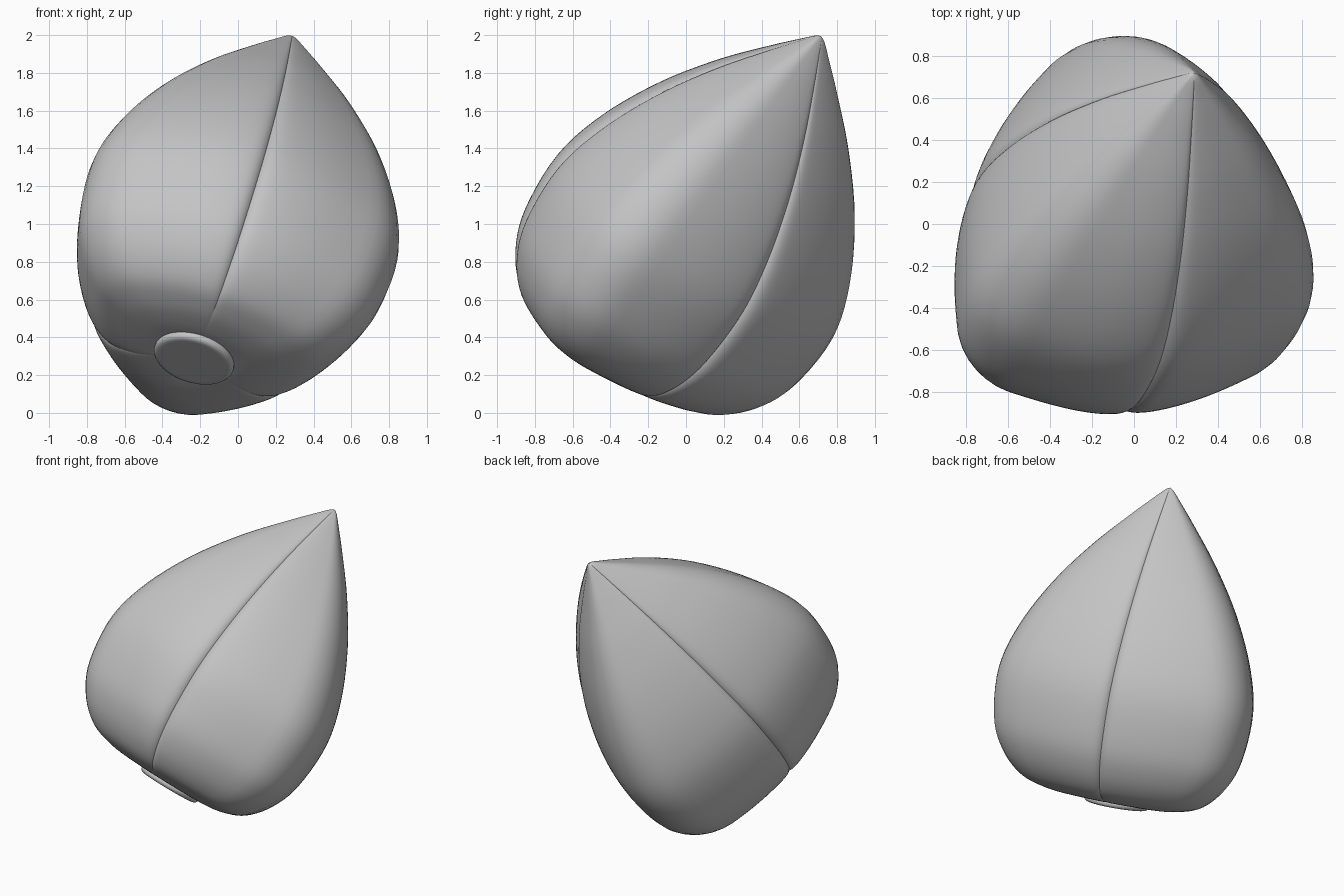
import bpy, math
from mathutils import Vector, Matrix

if "Cube" in bpy.data.objects:
    bpy.data.objects.remove(bpy.data.objects["Cube"])

grey = bpy.data.materials.new("shell_grey")
grey.use_nodes = True
grey.diffuse_color = (0.55, 0.55, 0.55, 1)
grey.node_tree.nodes["Principled BSDF"].inputs["Base Color"].default_value = (0.55, 0.55, 0.55, 1)

# Leaning pod axis from the stem scar to the tip; local x points to the front seam
scar, tip = Vector((-0.23, -0.45, 0.30)), Vector((0.285, 0.715, 1.995))
axis = (tip - scar).normalized()
seam = Vector((0.22, -0.84, 0.51))
seam = (seam - axis * seam.dot(axis)).normalized()
frame = Matrix((seam, axis.cross(seam), axis)).transposed().to_4x4()
frame.translation = scar
LENGTH = (tip - scar).length

# Lobe crest outline: (height along axis, radius)
CREST = [(0.01, 0.0), (0.0, 0.2), (0.0, 0.36), (0.022, 0.53), (0.083, 0.7), (0.226, 0.85),
         (0.43, 0.945), (0.757, 0.97), (1.06, 0.88), (1.378, 0.7), (1.666, 0.472),
         (1.9, 0.245), (2.03, 0.11), (LENGTH - 0.02, 0.035), (LENGTH, 0.0)]


def smooth_path(points, steps):
    """Catmull-Rom curve through the points."""
    pts = [Vector(p) for p in points]
    ext = [2 * pts[0] - pts[1]] + pts + [2 * pts[-1] - pts[-2]]
    out = []
    for a, b, c, d in zip(ext, ext[1:], ext[2:], ext[3:]):
        for i in range(steps):
            t = i / steps
            out.append(0.5 * (2 * b + (c - a) * t + (2 * a - 5 * b + 4 * c - d) * t ** 2
                              + (3 * b - a - 3 * c + d) * t ** 3))
    return out + [pts[-1]]


def bowed_triangle(t, mid=0.765, bow=2.0):
    """Triangle with gently bowed sides, t measured from its corner."""
    t = abs(t)
    u = math.pi / 3 - t
    k = bow - mid
    return math.sqrt(bow ** 2 - (k * math.sin(u)) ** 2) - k * math.cos(u)


def section(t, turn, corner):
    """Softened triangle that dips into the seams and swells at the front."""
    soft = sum(bowed_triangle(t + math.radians(k * 2)) for k in range(-6, 7)) / 13
    soft -= 0.033 * math.exp(-(math.pi / 3 - abs(t)) / 0.04)
    front = 1 + 0.06 * max(0, math.cos(turn + t)) ** 4
    return soft * front * (1 + (corner - 1) * math.cos(1.5 * t) ** 2)


def finish(obj, angle):
    obj.data.materials.append(grey)
    bpy.ops.object.select_all(action='DESELECT')
    obj.select_set(True)
    bpy.context.view_layer.objects.active = obj
    bpy.ops.object.shade_smooth_by_angle(angle=math.radians(angle))


def grid_object(name, rows, closed=False):
    n = len(rows[0])
    verts = [v for row in rows for v in row]
    faces = [(i * n + j, i * n + (j + 1) % n, (i + 1) * n + (j + 1) % n, (i + 1) * n + j)
             for i in range(len(rows) - 1) for j in range(n if closed else n - 1)]
    mesh = bpy.data.meshes.new(name)
    mesh.from_pydata(verts, [], faces)
    obj = bpy.data.objects.new(name, mesh)
    bpy.context.collection.objects.link(obj)
    obj.matrix_world = frame
    return obj


# Three lobes that meet at the seams; angles bunch up near the seams
path = smooth_path(CREST, 5)
angles = [math.pi / 3 * math.sin(math.pi / 2 * j / 24) for j in range(-24, 25)]
for k, (name, corner) in enumerate((("right_lobe", 0.97), ("back_lobe", 1.0), ("left_lobe", 0.94))):
    turn = math.pi / 3 + k * 2 * math.pi / 3
    ring = [(section(t, turn, corner), turn + t) for t in angles]
    rows = [[(r * s * math.cos(a), r * s * math.sin(a), h) for s, a in ring] for h, r in path]
    finish(grid_object(name, rows), 60)

# Rounded stem scar disc at the base
RIM = [(0.03, 0.19), (0.01, 0.21), (-0.005, 0.217), (-0.02, 0.217), (-0.032, 0.208),
       (-0.037, 0.195), (-0.037, 0.18), (-0.037, 0.0)]
rows = [[(r * math.cos(a), r * math.sin(a), h)
         for a in (2 * math.pi * j / 64 for j in range(64))] for h, r in reversed(RIM)]
finish(grid_object("base_disc", rows, True), 50)
